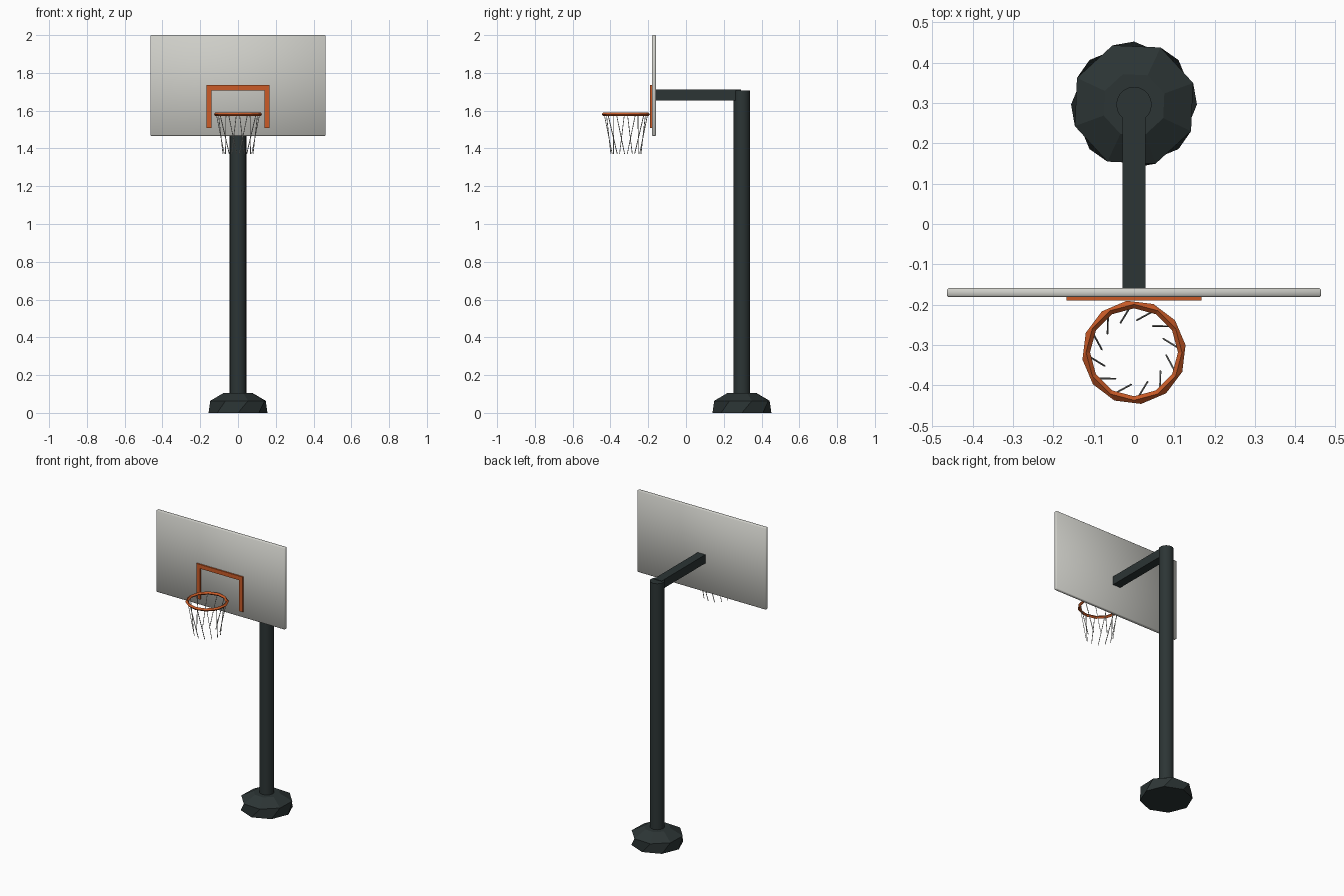
import bpy, bmesh
from math import sin, cos, pi, radians
from mathutils import Vector

if "Cube" in bpy.data.objects:
    bpy.data.objects.remove(bpy.data.objects["Cube"], do_unlink=True)


def material(name, rgb):
    m = bpy.data.materials.new(name)
    m.use_nodes = True
    color = (*rgb, 1)
    m.diffuse_color = color
    m.node_tree.nodes["Principled BSDF"].inputs["Base Color"].default_value = color
    return m


STEEL = material("dark steel", (0.025, 0.035, 0.035))
ORANGE = material("orange paint", (0.6, 0.105, 0.02))
BOARD = material("off white board", (0.62, 0.62, 0.58))
CORD = material("net cord", (0.62, 0.62, 0.58))

POLE_Y, RIM_Y, RIM_Z = 0.296, -0.318, 1.581


def finish(name, bm, mat, smooth=None):
    bmesh.ops.recalc_face_normals(bm, faces=bm.faces)
    mesh = bpy.data.meshes.new(name)
    bm.to_mesh(mesh)
    bm.free()
    mesh.materials.append(mat)
    ob = bpy.data.objects.new(name, mesh)
    bpy.context.collection.objects.link(ob)
    if smooth is not None:
        bpy.ops.object.select_all(action="DESELECT")
        ob.select_set(True)
        bpy.context.view_layer.objects.active = ob
        bpy.ops.object.shade_smooth_by_angle(angle=radians(smooth))
    return ob


def box(name, lo, hi, mat, bevel=0, smooth=None):
    lo, hi = Vector(lo), Vector(hi)
    bm = bmesh.new()
    bmesh.ops.create_cube(bm, size=1)
    for v in bm.verts:
        v.co = (lo + hi) / 2 + v.co * (hi - lo)
    if bevel:
        bmesh.ops.bevel(bm, geom=bm.edges[:], offset=bevel, segments=1, affect="EDGES")
    return finish(name, bm, mat, smooth)


def lathe(name, rings, sides, center, mat, smooth=None, closed=False):
    """Stack rings of (radius, height, twist in degrees) and skin them."""
    bm = bmesh.new()
    loops = []
    for r, z, twist in rings:
        angles = [2 * pi * i / sides + radians(twist) for i in range(sides)]
        loops.append([bm.verts.new((center[0] + r * cos(a), center[1] + r * sin(a),
                                    center[2] + z)) for a in angles])
    pairs = list(zip(loops, loops[1:]))
    if closed:
        pairs.append((loops[-1], loops[0]))
    else:
        bm.faces.new(loops[0])
        bm.faces.new(loops[-1])
    for a, b in pairs:
        for i in range(sides):
            j = (i + 1) % sides
            bm.faces.new((a[i], a[j], b[j], b[i]))
    return finish(name, bm, mat, smooth)


# Foot, pole and the arm that carries the board
lathe("base", [(0.156, 0, 0), (0.156, 0.064, 20), (0.08, 0.106, 20)], 8,
      (0, POLE_Y, 0), STEEL)
lathe("pole", [(0.044, 0.09, 0), (0.044, 1.708, 0)], 20, (0, POLE_Y, 0), STEEL, 40)
box("arm", (-0.028, -0.165, 1.655), (0.028, 0.29, 1.711), STEEL)

# Backboard with softened edges
box("backboard", (-0.464, -0.181, 1.467), (0.464, -0.159, 2.0), BOARD, 0.004, 180)

# Target frame, open at the bottom
for side, s in (("left", 1), ("right", -1)):
    xs = sorted((s * 0.14, s * 0.167))
    box(side + "_target_bar", (xs[0], -0.19, 1.507), (xs[1], -0.18, 1.735), ORANGE)
box("top_target_bar", (-0.141, -0.19, 1.708), (0.141, -0.18, 1.735), ORANGE)

# Rim with a coarse square tube
TUBE = 0.01
rim_rings = [(0.119 + TUBE * cos(a), TUBE * sin(a), 12 * k)
             for k, a in enumerate(pi / 2 * n for n in range(4))]
rim_rings = [(r, z, 8 if k == 0 else 0) for k, (r, z, _) in enumerate(rim_rings)]
lathe("rim", rim_rings, 12, (0, RIM_Y, RIM_Z), ORANGE, closed=True)

# Net of twelve slanted cords
for i in range(12):
    a, b = radians(4 + 30 * i), radians(25 + 30 * i)
    top = Vector((0.115 * cos(a), RIM_Y + 0.115 * sin(a), RIM_Z))
    low = Vector((0.08 * cos(b), RIM_Y + 0.08 * sin(b), 1.37))
    bm = bmesh.new()
    bmesh.ops.create_cone(bm, cap_ends=True, segments=4, radius1=0.0022,
                          radius2=0.0022, depth=(top - low).length)
    turn = (top - low).to_track_quat("Z", "Y")
    for v in bm.verts:
        v.co = (top + low) / 2 + turn @ v.co
    finish(f"net_cord_{i + 1}", bm, CORD)
